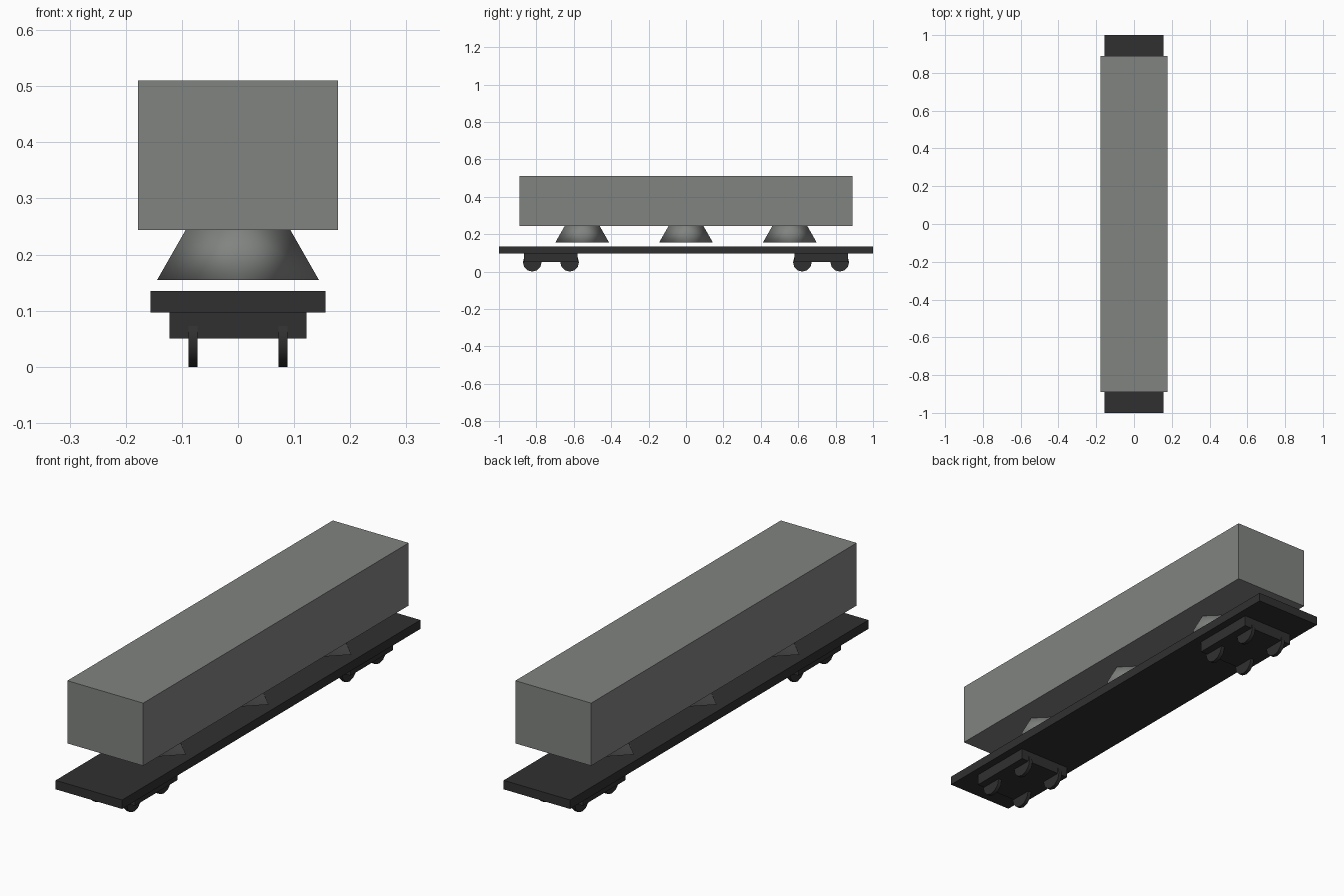
import bpy
from math import pi

if "Cube" in bpy.data.objects:
    bpy.data.objects.remove(bpy.data.objects["Cube"])


def material(name, rgb):
    m = bpy.data.materials.new(name)
    m.diffuse_color = (*rgb, 1)
    m.use_nodes = True
    m.node_tree.nodes["Principled BSDF"].inputs["Base Color"].default_value = m.diffuse_color
    return m


body_grey = material("body_grey", (0.22, 0.23, 0.22))
frame_dark = material("frame_dark", (0.03, 0.03, 0.031))


def finish(name, mat):
    ob = bpy.context.object
    ob.name = name
    ob.data.materials.append(mat)
    return ob


def box(name, x, y0, y1, z0, z1, mat):
    bpy.ops.mesh.primitive_cube_add(size=1, location=(0, (y0 + y1) / 2, (z0 + z1) / 2))
    ob = finish(name, mat)
    ob.scale = (2 * x, y1 - y0, z1 - z0)
    bpy.ops.object.transform_apply(location=False, rotation=False)


# cargo body and deck
box("wagon_body", 0.178, -0.89, 0.89, 0.244, 0.51, body_grey)
box("deck", 0.156, -1, 1, 0.097, 0.135, frame_dark)

# four-sided discharge hoppers, corners on the axes
for i, y in enumerate((-0.555, 0, 0.555)):
    bpy.ops.mesh.primitive_cone_add(vertices=4, radius1=0.144, radius2=0.087,
                                    depth=0.1, location=(0, y, 0.205))
    finish(f"hopper_{i + 1}", body_grey)
    bpy.ops.object.shade_smooth()

# bogies with four wheels each
for end, s in (("front", -1), ("back", 1)):
    y0, y1 = sorted((s * 0.58, s * 0.866))
    box(f"{end}_bogie", 0.122, y0, y1, 0.05, 0.1, frame_dark)
    for axle, y in (("inner", 0.622), ("outer", 0.822)):
        for side, x in (("left", -0.08), ("right", 0.08)):
            bpy.ops.mesh.primitive_cylinder_add(vertices=12, radius=0.05, depth=0.016,
                                                location=(x, s * y, 0.05),
                                                rotation=(0, pi / 2, 0))
            finish(f"{end}_{axle}_{side}_wheel", frame_dark)
            bpy.ops.object.shade_smooth_by_angle(angle=pi / 4)
